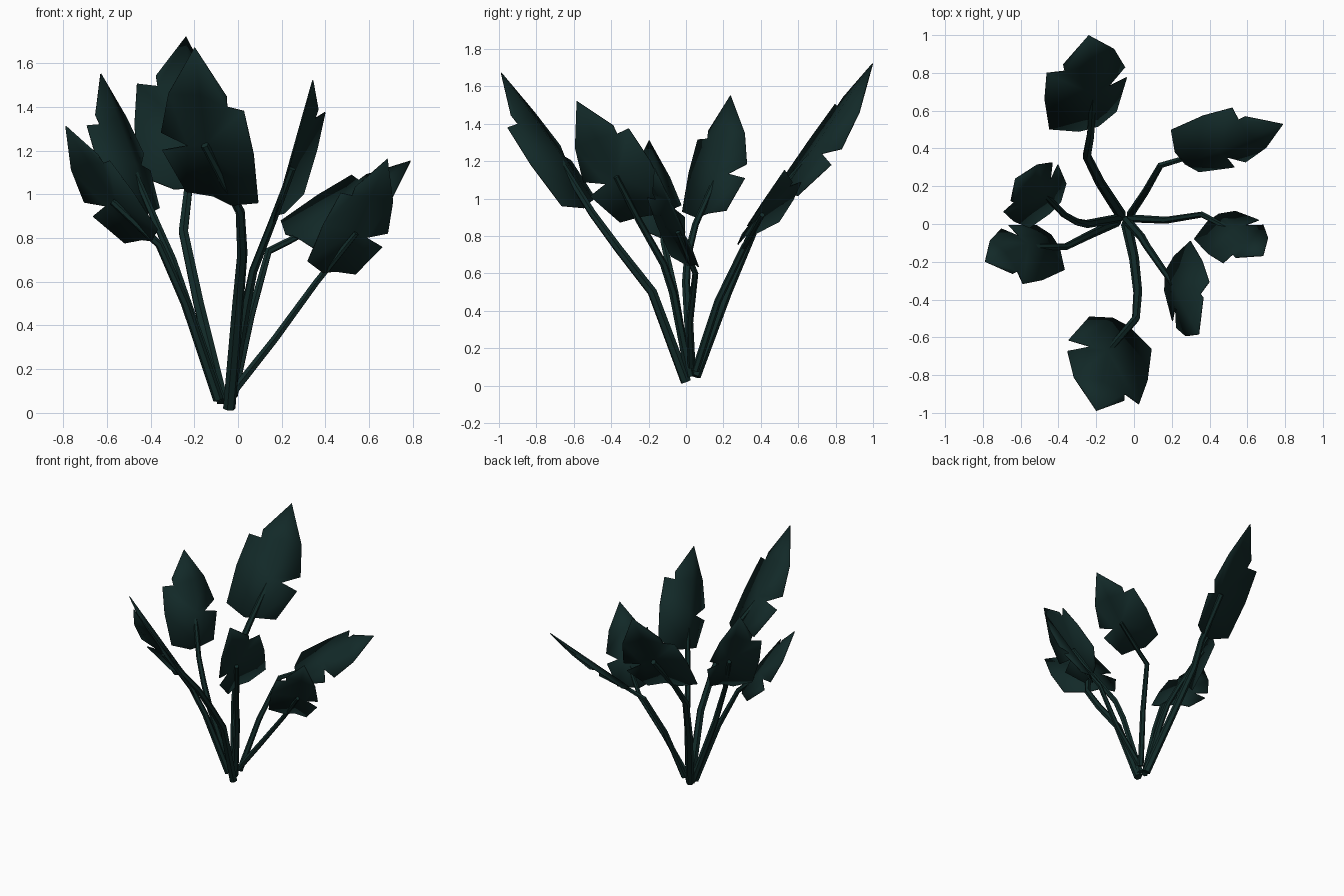
import bpy
from mathutils import Vector

cube = bpy.data.objects.get("Cube")
if cube:
    bpy.data.objects.remove(cube, do_unlink=True)


def material(name, rgb):
    mat = bpy.data.materials.new(name)
    mat.use_nodes = True
    mat.diffuse_color = (*rgb, 1)
    bsdf = mat.node_tree.nodes["Principled BSDF"]
    bsdf.inputs["Base Color"].default_value = (*rgb, 1)
    bsdf.inputs["Roughness"].default_value = 0.8
    return mat


LEAF = material("dark teal leaf", (0.006, 0.022, 0.021))
STEM = material("dark teal stem", (0.006, 0.024, 0.022))

# Shared leaf outline: (across, along), with a shoulder on the left and a cut on the right
OUTLINE = {
    "c0": (0, 0), "c1": (0, .35), "c2": (0, .68), "tip": (0, 1),
    "lb": (-.12, -.02), "l3": (-.3, .06), "l2": (-.31, .39), "l1": (-.28, .67),
    "ln": (-.17, .66), "l0": (-.175, .73),
    "r4": (.14, .03), "r3": (.24, .31), "rn": (.1, .34), "r2": (.235, .43), "r1": (.17, .69),
}
PANELS = ["c0 c1 l2 l3 lb", "c1 c2 ln l1 l2", "c2 tip l0 ln",
          "c0 r4 r3 rn c1", "c1 rn r2 r1 c2", "c2 r1 tip"]


def activate(obj):
    bpy.ops.object.select_all(action='DESELECT')
    obj.select_set(True)
    bpy.context.view_layer.objects.active = obj


def make_leaf(name, base, tip, left, mirrored=False):
    """Drooping blade; returns the point beneath it where the stem ends."""
    base, tip, left = Vector(base), Vector(tip), Vector(left)
    size = (tip - base).length
    axis = (tip - base).normalized()
    right = -(left - axis * left.dot(axis)).normalized()
    normal = right.cross(axis)
    side = -1 if mirrored else 1
    keys = list(OUTLINE)
    verts = [base + size * (right * u * side + axis * v - normal * abs(u) * .25)
             for u, v in OUTLINE.values()]
    faces = [[keys.index(k) for k in panel.split()][::-side] for panel in PANELS]
    mesh = bpy.data.meshes.new(name)
    mesh.from_pydata(verts, [], faces)
    mesh.materials.append(LEAF)
    obj = bpy.data.objects.new(name, mesh)
    bpy.context.collection.objects.link(obj)
    activate(obj)
    bpy.ops.object.shade_smooth_by_angle(angle=.9)
    thick = obj.modifiers.new("thickness", 'SOLIDIFY')
    thick.thickness = .006
    return base + axis * size * .36 - normal * .018


def make_stem(name, points, width):
    """Tapering bent tube."""
    curve = bpy.data.curves.new(name, 'CURVE')
    curve.dimensions = '3D'
    curve.bevel_depth = width
    curve.bevel_resolution = 1
    curve.use_fill_caps = True
    spline = curve.splines.new('POLY')
    spline.points.add(len(points) - 1)
    for i, (point, co) in enumerate(zip(spline.points, points)):
        point.co = (*co, 1)
        point.radius = 1 - .35 * i / (len(points) - 1)
    curve.materials.append(STEM)
    obj = bpy.data.objects.new(name, curve)
    bpy.context.collection.objects.link(obj)
    activate(obj)
    bpy.ops.object.convert(target='MESH')
    bpy.ops.object.shade_smooth_by_angle(angle=.7)


# name, leaf base, leaf tip, leaf left direction, mirrored, stem width, stem path
PLANT = [
    ("back", (-.19, .52, 1.03), (-.24, 1, 1.72), (-.33, -.14, .05), False, .029,
     [(-.07, .05, .05), (-.18, .22, .5), (-.25, .36, .83), (-.23, .47, 1)]),
    ("front", (-.115, -.5, .99), (-.2, -.99, 1.67), (.34, -.14, -.04), False, .029,
     [(-.04, 0, .02), (0, -.18, .5), (.02, -.36, .73), (.01, -.5, .92)]),
    ("left_back", (.27, .32, .8), (.79, .53, 1.15), (-.18, .21, .14), False, .021,
     [(-.02, .05, .08), (.06, .17, .45), (.14, .31, .74), (.24, .34, .79)]),
    ("left", (.45, .05, .645), (.685, -.17, 1.16), (.83, .47, -.26), True, .021,
     [(-.02, .03, .1), (.17, .02, .34), (.36, .05, .6)]),
    ("left_front", (.17, -.25, .9), (.345, -.585, 1.52), (.32, .91, .33), False, .024,
     [(-.04, .02, .05), (.04, -.07, .5), (.07, -.12, .65), (.16, -.25, .88)]),
    ("right_back", (-.39, .12, .92), (-.63, .24, 1.55), (-.2, -.29, 0), False, .024,
     [(-.08, .03, .06), (-.25, 0, .55), (-.3, .01, .7), (-.37, .05, .86)]),
    ("right_front", (-.44, -.06, .79), (-.79, -.2, 1.31), (.1, -.13, .04), False, .024,
     [(-.09, .01, .06), (-.24, -.06, .5), (-.36, -.12, .77)]),
]

for name, base, tip, left, mirrored, width, path in PLANT:
    joint = make_leaf(name + "_leaf", base, tip, left, mirrored)
    make_stem(name + "_stem", path + [joint], width)
